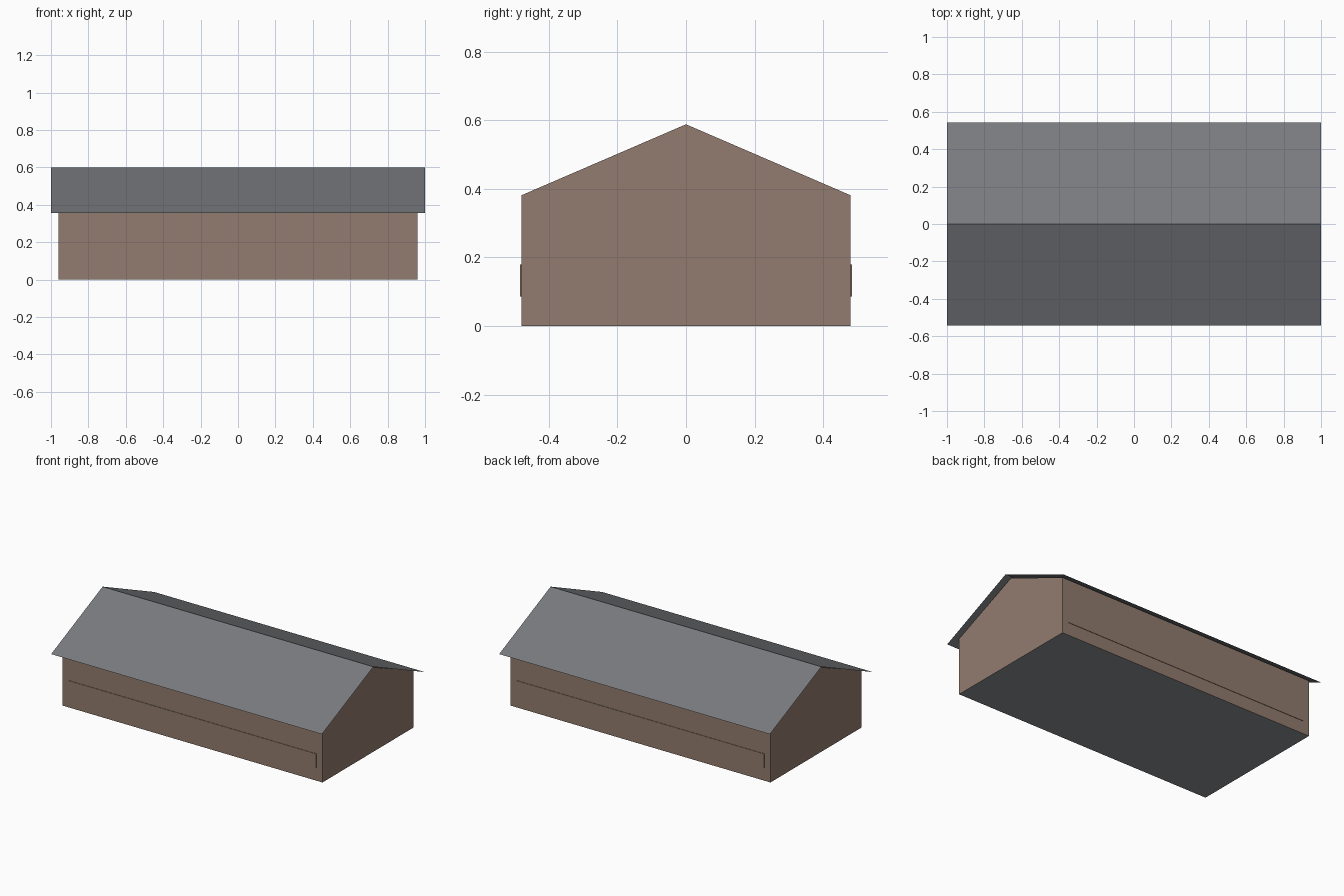
import bpy

cube = bpy.data.objects.get("Cube")
if cube:
    bpy.data.objects.remove(cube, do_unlink=True)


def linear(v):
    v /= 255
    return v / 12.92 if v < 0.04 else ((v + 0.055) / 1.055) ** 2.4


def material(name, rgb):
    mat = bpy.data.materials.new(name)
    mat.use_nodes = True
    colour = [linear(c) for c in rgb] + [1]
    mat.diffuse_color = colour
    mat.node_tree.nodes["Principled BSDF"].inputs["Base Color"].default_value = colour
    return mat


def extrude_x(name, profile, half, mats, capped=True):
    """Extrude a (y, z) profile along x; capped profiles become closed solids."""
    n = len(profile)
    verts = [(x, y, z) for x in (-half, half) for y, z in profile]
    sides = n if capped else n - 1
    faces = [(i, (i + 1) % n, (i + 1) % n + n, i + n) for i in range(sides)]
    if capped:
        faces += [tuple(reversed(range(n))), tuple(range(n, 2 * n))]
    mesh = bpy.data.meshes.new(name)
    mesh.from_pydata(verts, [], faces)
    for mat in mats:
        mesh.materials.append(mat)
    mesh.update()
    obj = bpy.data.objects.new(name, mesh)
    bpy.context.collection.objects.link(obj)
    return obj


wall = material("brown_wall", (146, 123, 110))
roof_grey = material("grey_roofing", (120, 122, 126))
concrete = material("concrete_floor", (142, 144, 147))

# Gabled hall with a concrete underside
W, EAVE, RIDGE = 0.48, 0.381, 0.588
hall = extrude_x("gabled_hall",
                 [(-W, 0), (W, 0), (W, EAVE), (0, RIDGE), (-W, EAVE)],
                 0.96, [wall, concrete])
for face in hall.data.polygons:
    if face.normal.z < -0.9:
        face.material_index = 1

# Thin overhanging roof sheet
extrude_x("roof_sheet", [(0.543, 0.357), (0, 0.6), (-0.543, 0.357)],
          1.0, [roof_grey], capped=False).data.flip_normals()

# Long shallow panels along both side walls
for side, name in ((-1, "front_wall_panel"), (1, "back_wall_panel")):
    inner, outer = sorted((side * W, side * (W + 0.003)))
    extrude_x(name, [(inner, 0.086), (outer, 0.086), (outer, 0.18), (inner, 0.18)],
              0.915, [wall])

# The roof faces must point upwards
roof = bpy.data.objects["roof_sheet"].data
if roof.polygons[0].normal.z < 0:
    roof.flip_normals()
